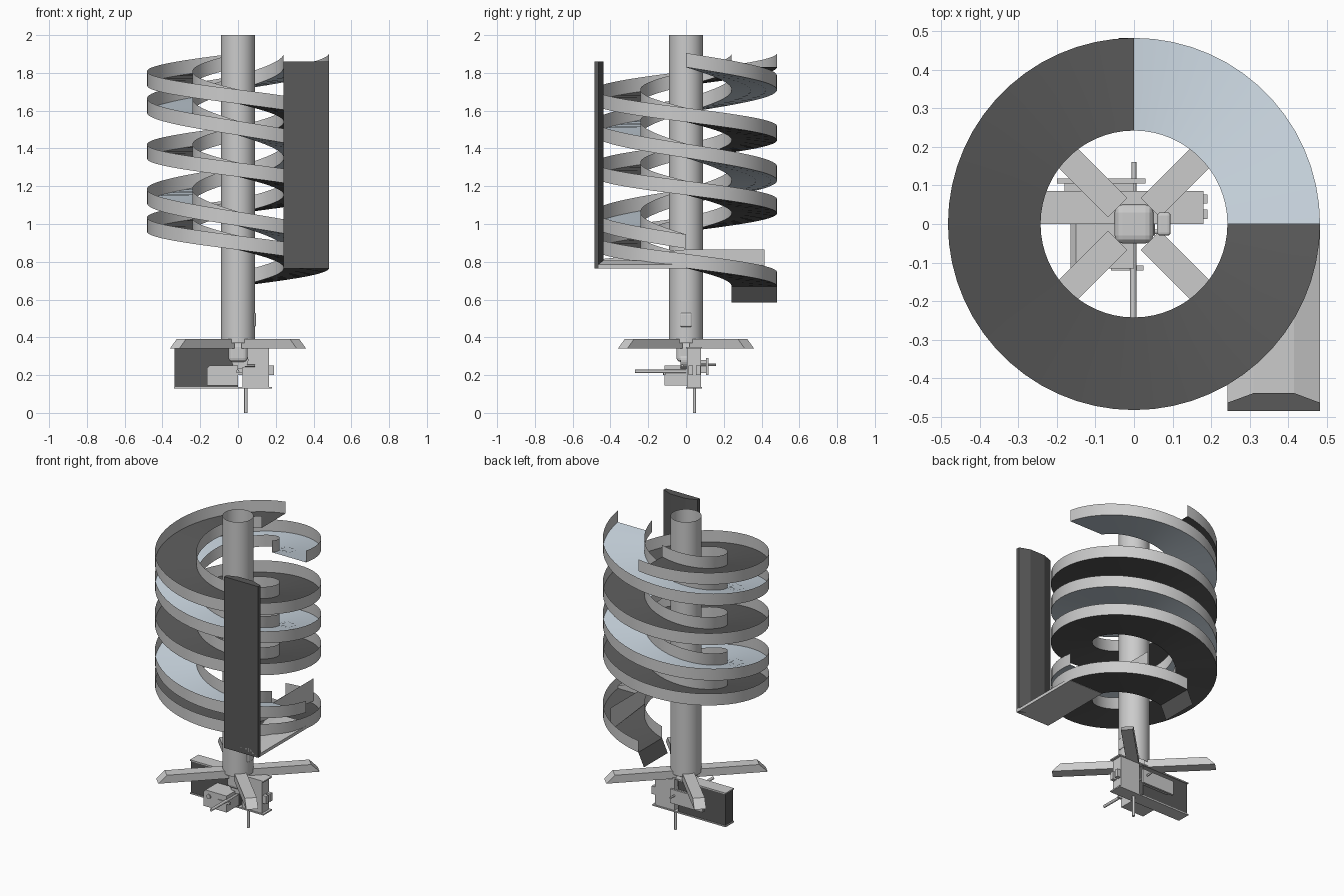
import bpy, bmesh, math
from mathutils import Matrix

if "Cube" in bpy.data.objects:
    bpy.data.objects.remove(bpy.data.objects["Cube"])


def material(name, col):
    m = bpy.data.materials.new(name)
    m.diffuse_color = (*col, 1)
    m.use_nodes = True
    m.node_tree.nodes["Principled BSDF"].inputs["Base Color"].default_value = m.diffuse_color
    return m


DARK = material("dark_belt", (0.1, 0.1, 0.1))
PALE = material("pale_blue_belt", (0.58, 0.66, 0.73))


def make(name, verts, faces, mat=None, smooth=False, fix=True):
    me = bpy.data.meshes.new(name)
    me.from_pydata(verts, [], faces)
    ob = bpy.data.objects.new(name, me)
    bpy.context.collection.objects.link(ob)
    if fix:
        bm = bmesh.new()
        bm.from_mesh(me)
        bmesh.ops.recalc_face_normals(bm, faces=bm.faces)
        bm.to_mesh(me)
        bm.free()
    if mat:
        me.materials.append(mat)
    if smooth:
        for p in me.polygons:
            p.use_smooth = True
    return ob


def prism(name, profile, place, a, b, mat=None):
    """Extrude a 2D profile from a to b; place(u, v, t) gives the 3D point."""
    n = len(profile)
    verts = [place(u, v, t) for t in (a, b) for u, v in profile]
    faces = [tuple(range(n)), tuple(range(n, 2 * n))]
    faces += [(i, (i + 1) % n, n + (i + 1) % n, n + i) for i in range(n)]
    return make(name, verts, faces, mat)


def box(name, x0, x1, y0, y1, z0, z1, mat=None, bevel=0):
    ob = prism(name, [(x0, y0), (x1, y0), (x1, y1), (x0, y1)],
               lambda u, v, t: (u, v, t), z0, z1, mat)
    if bevel:
        mod = ob.modifiers.new("bevel", "BEVEL")
        mod.width, mod.segments = bevel, 3
    return ob


def rod(name, p, axis, length, r, n=16):
    place = {"x": lambda u, v, t: (p[0] + t, p[1] + u, p[2] + v),
             "y": lambda u, v, t: (p[0] + u, p[1] + t, p[2] + v),
             "z": lambda u, v, t: (p[0] + u, p[1] + v, p[2] + t)}[axis]
    prof = [(r * math.cos(math.tau * i / n), r * math.sin(math.tau * i / n)) for i in range(n)]
    return prism(name, prof, place, 0, length)


def helix_strip(name, lo, hi, start, sweep, z_top, drop, mat=None):
    """Ribbon between two (radius, height) points, descending anticlockwise."""
    n = int(sweep / 6)
    verts, faces = [], []
    for i in range(n + 1):
        a = math.radians(start + sweep * i / n)
        z = z_top - drop * i / n
        for r, h in (lo, hi):
            verts.append((r * math.cos(a), r * math.sin(a), z + h))
        if i:
            k = 2 * i
            faces.append((k - 2, k - 1, k + 1, k))
    return make(name, verts, faces, mat, True, False)


RI, RO, WALL = 0.242, 0.482, 0.075

# two interleaved spiral troughs: floor, inner wall and outer wall
for name, start, sweep, zt, drop, mat in (("dark_spiral", 90, 1080, 1.83, 1.16, DARK),
                                          ("pale_spiral", 0, 720, 1.83, 0.96, PALE)):
    helix_strip(name + "_floor", (RO, 0), (RI, 0), start, sweep, zt, drop, mat)
    helix_strip(name + "_inner_wall", (RI, 0), (RI, WALL), start, sweep, zt, drop)
    helix_strip(name + "_outer_wall", (RO, WALL), (RO, 0), start, sweep, zt, drop)

# discharge lip below the lowest trough end
make("discharge_lip", [(0, RI, 0.67), (0, RO, 0.67), (-0.04, RO, 0.585), (-0.04, RI, 0.585)],
     [(0, 1, 2, 3)], DARK)

# vertical lift and the feed tray under it, bulged in the middle
bulge = [(RI, 0), (RO, 0), (RO, 0.022), (0.415, 0.047), (0.31, 0.047), (RI, 0.022)]
prism("vertical_lift", bulge, lambda u, v, t: (u, v - 0.485, t), 0.765, 1.86, DARK)
prism("feed_tray", bulge, lambda u, v, t: (u, t, 0.765 + v * 0.9), -0.485, 0.0)
# straight guide wall leading from the tray into the lower trough
make("guide_wall", [(RI, -0.44, 0.80), (RI, 0, 0.765), (RI, 0.416, 0.72), (RI, 0.416, 0.865),
                    (RI, 0, 0.865), (RI, -0.44, 0.815)], [(0, 1, 4, 5), (1, 2, 3, 4)])

# open central column
N = 48
ring = [(0.09 * math.cos(math.tau * i / N), 0.09 * math.sin(math.tau * i / N)) for i in range(N)]
make("column", [(x, y, z) for z in (0.37, 2.0) for x, y in ring],
     [(i, (i + 1) % N, N + (i + 1) % N, N + i) for i in range(N)], None, True)
box("column_panel", 0.06, 0.095, -0.03, 0.03, 0.455, 0.53, bevel=0.008)

# four diagonal feet with sloped tips
leg = [(0.06, 0.34), (0.475, 0.34), (0.425, 0.39), (0.06, 0.39)]
for i in range(4):
    ob = prism("foot", leg, lambda u, v, t: (u, t, v), -0.035, 0.035)
    ob.data.transform(Matrix.Rotation(math.radians(45 + 90 * i), 4, "Z"))

# drive unit under the column
box("motor_block", -0.05, 0.05, -0.05, 0.05, 0.27, 0.37, bevel=0.02)
box("beam_left", -0.335, 0.0, 0.005, 0.08, 0.135, 0.34, DARK)
box("beam_right", 0.025, 0.165, 0.005, 0.08, 0.135, 0.345)
for z in (0.13, 0.34):
    box("beam_flange", -0.34, 0.18, 0.0, 0.085, z, z + 0.008)
box("back_plate", -0.2, 0.03, 0.105, 0.118, 0.2, 0.29)
box("back_spacer", -0.18, 0.0, 0.08, 0.105, 0.21, 0.28)
for y in (0.025, 0.065):
    box("claw_tip", 0.165, 0.19, y - 0.012, y + 0.012, 0.2, 0.25)

# gearbox with one clipped corner
gear = [(-0.165, 0.145), (0.0, 0.145), (0.0, 0.25), (-0.15, 0.25), (-0.165, 0.235)]
prism("gearbox", gear, lambda u, v, t: (u, t, v), -0.115, 0.005)
rod("gearbox_knob", (-0.125, -0.122, 0.215), "y", 0.01, 0.014)
box("gearbox_lip", -0.06, 0.025, -0.12, -0.108, 0.2, 0.215)
rod("front_shaft", (-0.002, -0.27, 0.22), "y", 0.27, 0.009)
rod("back_shaft", (0.0, -0.03, 0.255), "y", 0.19, 0.006)
rod("cross_shaft", (-0.03, -0.02, 0.25), "x", 0.12, 0.006)
rod("hub_disc", (0.01, -0.03, 0.28), "y", 0.035, 0.045, 24)
rod("ground_rod", (0.042, 0.045, 0.0), "z", 0.3, 0.009)
